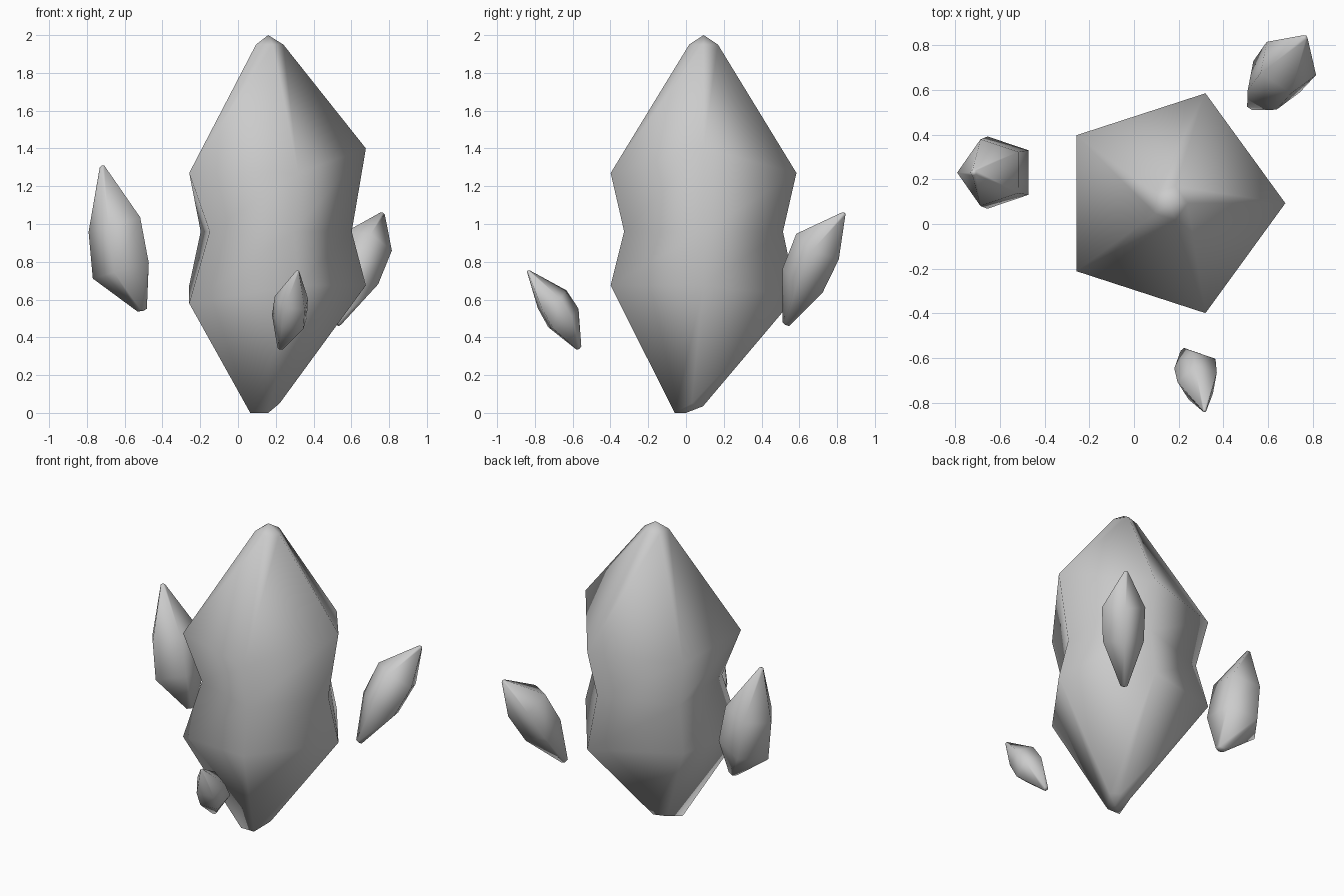
import bpy, bmesh, math
from mathutils import Vector

if "Cube" in bpy.data.objects:
    bpy.data.objects.remove(bpy.data.objects["Cube"])

SIDES = 5

def ring(center, r, axis=(0, 0, 1), phase=0.0):
    """Pentagon around center, perpendicular to axis."""
    q = Vector((0, 0, 1)).rotation_difference(Vector(axis))
    pts = []
    for i in range(SIDES):
        a = math.radians(phase) + i * math.tau / SIDES
        pts.append(Vector(center) + q @ Vector((r * math.cos(a), r * math.sin(a), 0)))
    return pts

def loft(name, rings, bottom, top):
    """Skin the rings from bottom to top and close both ends at a point."""
    bm = bmesh.new()
    loops = [[bm.verts.new(p) for p in r] for r in rings]
    b, t = bm.verts.new(bottom), bm.verts.new(top)
    for i in range(SIDES):
        j = (i + 1) % SIDES
        bm.faces.new((b, loops[0][j], loops[0][i]))
        bm.faces.new((t, loops[-1][i], loops[-1][j]))
        for lo, hi in zip(loops, loops[1:]):
            bm.faces.new((lo[i], lo[j], hi[j], hi[i]))
    bmesh.ops.recalc_face_normals(bm, faces=bm.faces)
    for f in bm.faces:
        f.smooth = True
    me = bpy.data.meshes.new(name)
    bm.to_mesh(me)
    bm.free()
    ob = bpy.data.objects.new(name, me)
    bpy.context.collection.objects.link(ob)
    return ob

# Large waisted crystal
cx, cy = 0.16, 0.093
foot = [Vector(p) for p in ((0.22, 0.03, 0.05), (0.18, 0.09, 0.035), (0.09, 0.07, 0.04),
                            (0.065, -0.06, 0.0), (0.16, -0.06, 0.0))]
lower = ring((cx, cy, 0.675), 0.517)
lower[1].z = 0.62
lower[3].z = 0.58
waist = ring((cx, cy, 0.96), 0.442)
waist[3].x = -0.15
upper = ring((cx, cy, 1.27), 0.517)
upper[0].z = 1.40
tip = ring((cx, cy, 1.95), 0.08)
loft("main_crystal", [foot, lower, waist, upper, tip], (0.15, 0.0, 0.0), (cx, cy, 2.0))

# Floating shards: base, lower ring, upper ring and tip centres, ring sizes, phase
shards = {
    "left_shard": ((-0.505, 0.22, 0.545), (-0.605, 0.23, 0.757), (-0.64, 0.23, 1.00),
                   (-0.718, 0.23, 1.305), 0.17, 0.157, 180),
    "back_shard": ((0.525, 0.53, 0.472), (0.62, 0.63, 0.71), (0.685, 0.71, 0.89),
                   (0.765, 0.835, 1.055), 0.132, 0.14, -15),
    "front_shard": ((0.225, -0.568, 0.343), (0.277, -0.65, 0.495), (0.287, -0.71, 0.595),
                    (0.316, -0.835, 0.75), 0.1, 0.095, -42),
}
for name, (base, low, up, top, r_low, r_up, phase) in shards.items():
    axis = Vector(top) - Vector(base)
    rings = [ring(base, r_low * 0.17, axis, phase), ring(low, r_low, axis, phase),
             ring(up, r_up, axis, phase), ring(top, r_up * 0.09, axis, phase)]
    n = axis.normalized()
    loft(name, rings, Vector(base) - n * 0.006, Vector(top) + n * 0.006)
